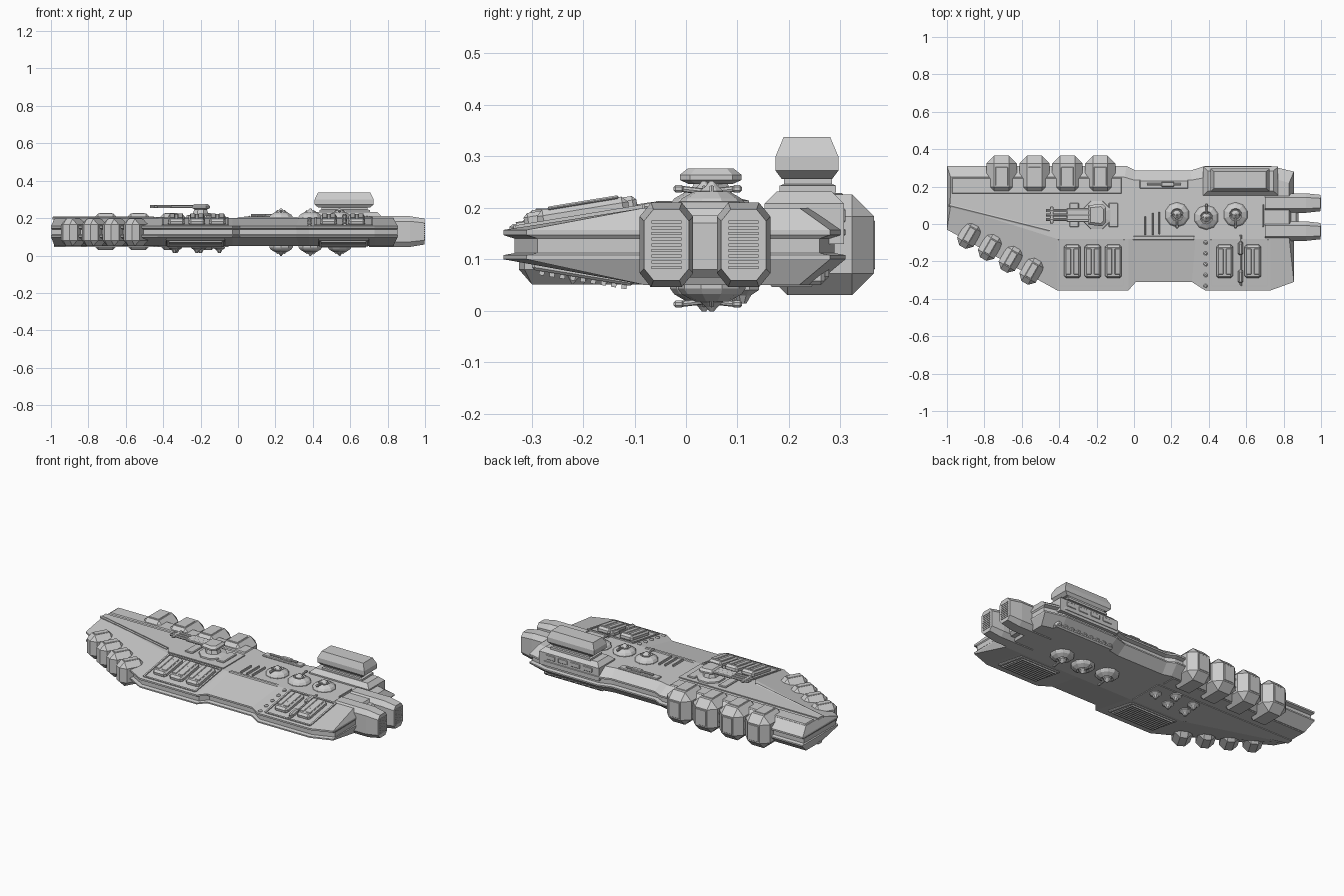
import bpy, bmesh, math
from mathutils import Matrix, Vector

if "Cube" in bpy.data.objects:
    bpy.data.objects.remove(bpy.data.objects["Cube"])

MID = 0.125                      # height of the hull's mirror plane
SLOPE = math.atan2(.045, .275)   # tilt of the starboard deck


def finish(name, bm):
    bmesh.ops.recalc_face_normals(bm, faces=bm.faces)
    me = bpy.data.meshes.new(name)
    bm.to_mesh(me)
    bm.free()
    ob = bpy.data.objects.new(name, me)
    bpy.context.collection.objects.link(ob)
    return ob


def box(name, loc, size, bevel=0, rx=0, rz=0):
    bm = bmesh.new()
    bmesh.ops.create_cube(bm, size=1)
    bmesh.ops.scale(bm, vec=size, verts=bm.verts)
    if bevel:
        bmesh.ops.bevel(bm, geom=bm.edges[:], offset=bevel, segments=1, affect='EDGES')
    m = Matrix.Translation(loc) @ Matrix.Rotation(rz, 4, 'Z') @ Matrix.Rotation(rx, 4, 'X')
    bmesh.ops.transform(bm, matrix=m, verts=bm.verts)
    return finish(name, bm)


def loft(name, rings):
    bm = bmesh.new()
    vs = [[bm.verts.new(p) for p in r] for r in rings]
    n = len(vs[0])
    for a, b in zip(vs, vs[1:]):
        for i in range(n):
            bm.faces.new((a[i], a[(i + 1) % n], b[(i + 1) % n], b[i]))
    bm.faces.new(vs[0])
    bm.faces.new(vs[-1])
    return finish(name, bm)


def lathe(name, x, y, prof, n=8, flip=False):
    f = (lambda z: 2 * MID - z) if flip else (lambda z: z)
    ang = [2 * math.pi * (i + .5) / n for i in range(n)]
    return loft(name, [[(x + r * math.cos(a), y + r * math.sin(a), f(z)) for a in ang]
                       for r, z in prof])


def rod(name, a, b, r, n=8):
    a, b = Vector(a), Vector(b)
    bm = bmesh.new()
    bmesh.ops.create_cone(bm, cap_ends=True, segments=n, radius1=r, radius2=r, depth=(b - a).length)
    m = Matrix.Translation((a + b) / 2) @ (b - a).to_track_quat('Z', 'Y').to_matrix().to_4x4()
    bmesh.ops.transform(bm, matrix=m, verts=bm.verts)
    return finish(name, bm)


def block(name, x0, x1, y0, y1, layers):
    # stacked rectangles: (inset x, inset y, z)
    return loft(name, [[(x0 + i, y0 + j, z), (x1 - i, y0 + j, z), (x1 - i, y1 - j, z), (x0 + i, y1 - j, z)]
                       for i, j, z in layers])


def deck_z(y):
    return .2 + (y + .08) * math.tan(SLOPE)


# Hull: rim outline (x, y) with matching deck edge (x, y), grooved all round
outline = [(-1, .31, -.98, .25), (-.04, .31, -.05, .25), (.01, .285, 0, .235), (.3, .285, .31, .235),
           (.38, .31, .39, .25), (.73, .31, .72, .25), (.855, .28, .83, .22), (.855, -.31, .83, -.08),
           (.73, -.355, .73, -.08), (.38, -.355, .38, -.08), (.31, -.31, .33, -.08), (.01, -.31, 0, -.08),
           (-.03, -.355, -.03, -.08), (-.41, -.355, -.41, -.08), (-1, -.03, -.98, .1)]


def ring(z, inset):
    out = []
    for x, y, dx, dy in outline:
        d = Vector((dx - x, dy - y))
        p = Vector((x, y)) + (d if inset is None else d.normalized() * inset)
        out.append((p.x, p.y, z))
    return out


loft("hull", [ring(z, i) for z, i in [(.2, None), (.157, 0), (.147, 0), (.14, .022), (.112, .022),
                                      (.108, 0), (.1, 0), (.05, None)]])

# Bow wedge plates above and below, and the port bow strip
for nm, za, zb in (("bow_deck_plate", .19, .206), ("bow_keel_plate", .06, .046)):
    w = [(-.985, .14), (-.985, .105), (-.45, -.025), (-.42, -.07), (-.05, -.07), (-.05, .14)]
    loft(nm, [[(x, y, z) for x, y in w] for z in (za, zb)])
    block(nm + "_port_strip", -.98, -.06, .155, .255, [(0, 0, za), (.01, .012, zb)])
rod("bow_edge_rail", (-.99, .1, .2), (-.45, -.035, .2), .008, 6)

# Four large port pods
for i in range(4):
    x = -.708 + .176 * i
    box("port_pod", (x, .26, .128), (.163, .21, .195), .042)
    box("port_pod_top_panel", (x, .255, .2255), (.066, .10, .006), .002)
    box("port_pod_side_panel", (x, .365, .128), (.066, .005, .096), .002)

# Four small pods along the starboard bow
for i in range(4):
    x, y = -.88 + .111 * i, -.058 - .064 * i
    box("bow_pod", (x, y, .123), (.1, .15, .145), .03, rz=math.radians(-30))
    box("bow_pod_panel", (x, y, .196), (.036, .08, .005), .002, rz=math.radians(-30))

# Engines with slatted exhausts
for y in (-.038, .112):
    half = [(.032, .082), (.052, .05)]
    def sec(x, s):
        pts = [(-.03, -.082), (.03, -.082), (.052, -.055), (.052, .055),
               (.03, .082), (-.03, .082), (-.052, .055), (-.052, -.055)]
        return [(x, y + a * s, .128 + b * s) for a, b in pts]
    loft("engine", [sec(x, s) for x, s in [(.7, 1), (.92, 1), (.997, .84)]])
    for k in range(9):
        box("exhaust_slat", (.996, y, .084 + k * .011), (.008, .058, .006))
box("engine_bridge", (.83, .037, .125), (.1, .22, .12), .015)

# Command tower
block("tower_base", .37, .77, .153, .307, [(0, 0, .13), (0, 0, .208), (.025, .024, .232)])
block("tower_neck", .435, .705, .182, .292, [(0, 0, .23), (0, 0, .243), (.012, .008, .246), (.012, .008, .262)])
block("tower_head", .41, .725, .174, .296, [(.02, .012, .256), (0, 0, .272), (0, 0, .3), (.018, .016, .338)])
for k in range(4):
    box("tower_window_panel", (.445 + .083 * k, .303, .185), (.065, .014, .03), .004)

# Row of ribbed blocks below the tower
box("port_gallery", (.57, .235, .075), (.4, .07, .05), .008)
for k in range(9):
    box("gallery_block", (.395 + .044 * k, .24, .083), (.032, .075, .048), .007)

# Deck and keel turrets
for x, y in ((.23, .05), (.387, .035), (.543, .05)):
    for f in (False, True):
        z = (lambda v: 2 * MID - v) if f else (lambda v: v)
        lathe("turret_base", x, y, [(.066, .195), (.066, .207), (.058, .218), (.034, .232), (.028, .224)], 10, f)
        lathe("turret_dome", x, y, [(.024, .215), (.024, .233), (.012, .243), (.004, .252)], 8, f)
        s = 1 if abs(x - .387) < .01 else -1
        rod("turret_barrel", (x, y, z(.23)), (x, y + s * .07, z(.238)), .006)
        box("turret_muzzle", (x, y + s * .064, z(.237)), (.016, .02, .014), .004)
        for t in (-1, 1):
            rod("turret_brace", (x + t * .05, y, z(.208)), (x + t * .015, y, z(.24)), .005, 6)

# Heavy forward turret with twin barrels
lathe("main_turret_pedestal", -.2, .048, [(.085, .19), (.08, .214), (.045, .222), (.035, .25)], 8)
outl = [(-.245, -.003), (-.245, .1), (-.17, .108), (-.15, .09), (-.15, .008), (-.17, -.012)]
loft("main_turret", [[(-.2 + (x + .2) * s, .048 + (y - .048) * s, z) for x, y in outl]
                     for s, z in ((.7, .246), (1, .254), (1, .264), (.75, .276))])
for y in (.025, .048, .071):
    rod("main_barrel", (-.23, y, .261), (-.47, y, .261), .008)
box("main_barrel_sleeve", (-.3, .048, .261), (.12, .075, .014), .004)
box("main_barrel_brace", (-.44, .048, .261), (.02, .09, .012), .003)
for x in (-.32, -.11):
    box("main_turret_plinth", (x, .048, .207), (.05, .13, .014), .004)

# Starboard launcher bays: frame rails, launchers on the deck, slatted tray beneath
for x0, x1, cells in ((-.4, -.055, (-.33, -.22, -.11)), (.415, .715, (.485, .635))):
    xc = (x0 + x1) / 2
    for y in (-.085, -.33):
        box("bay_rail", (xc, y, deck_z(y)), (x1 - x0, .01, .014), rx=SLOPE)
    for x in (x0, x1):
        box("bay_rail", (x, -.207, deck_z(-.207)), (.01, .25, .014), rx=SLOPE)
    for x in cells:
        box("launcher", (x, -.2, deck_z(-.2) + .01), (.088, .18, .038), .012, rx=SLOPE)
        for t in (-.022, .022):
            box("launcher_lid", (x + t, -.2, deck_z(-.2) + .029), (.03, .14, .008), .003, rx=SLOPE)
    zb = 2 * MID - deck_z(-.2) + .004
    box("keel_tray", (xc, -.2, zb), (x1 - x0 - .03, .2, .02), .005, rx=-SLOPE)
    for k in range(9):
        y = -.28 + .02 * k
        box("keel_slat", (xc, y, 2 * MID - deck_z(y) - .008), (x1 - x0 - .06, .01, .012), rx=-SLOPE)
rod("bay_pipe", (.57, -.06, .205), (.57, -.33, deck_z(-.33) + .006), .007)
for y in (-.13, -.28):
    box("pipe_joint", (.57, y, deck_z(y) + .012), (.028, .07, .03), .008, rx=SLOPE)

# Port waist gun cradle
box("waist_cradle", (.16, .212, .203), (.26, .045, .012), .004)
rod("waist_gun", (.07, .212, .214), (.25, .212, .214), .007)
box("waist_gun_body", (.18, .212, .214), (.07, .026, .016), .004)

# Waist step, deck fins and small domes
block("waist_deck_step", -.02, .34, -.09, -.06, [(0, 0, .19), (.025, .008, .206)])
for x, y, h in ((.06, -.01, .1), (.1, .0, .12), (.135, .005, .12), (.69, .045, .12)):
    box("deck_fin", (x, y, .204), (.008, h, .018), .002)
for k in range(5):
    y = -.1 - .058 * k
    lathe("deck_dome", .382, y, [(.012, deck_z(y) - .01), (.012, deck_z(y) + .004), (.005, deck_z(y) + .01)])

# Small point-defence domes on the keel
for x, y in ((-.1, .06), (-.2, .11), (-.22, .02), (-.33, .1), (-.34, .02)):
    lathe("keel_gun_base", x, y, [(.034, .195), (.034, .21), (.018, .22), (.008, .236)], 8, True)
